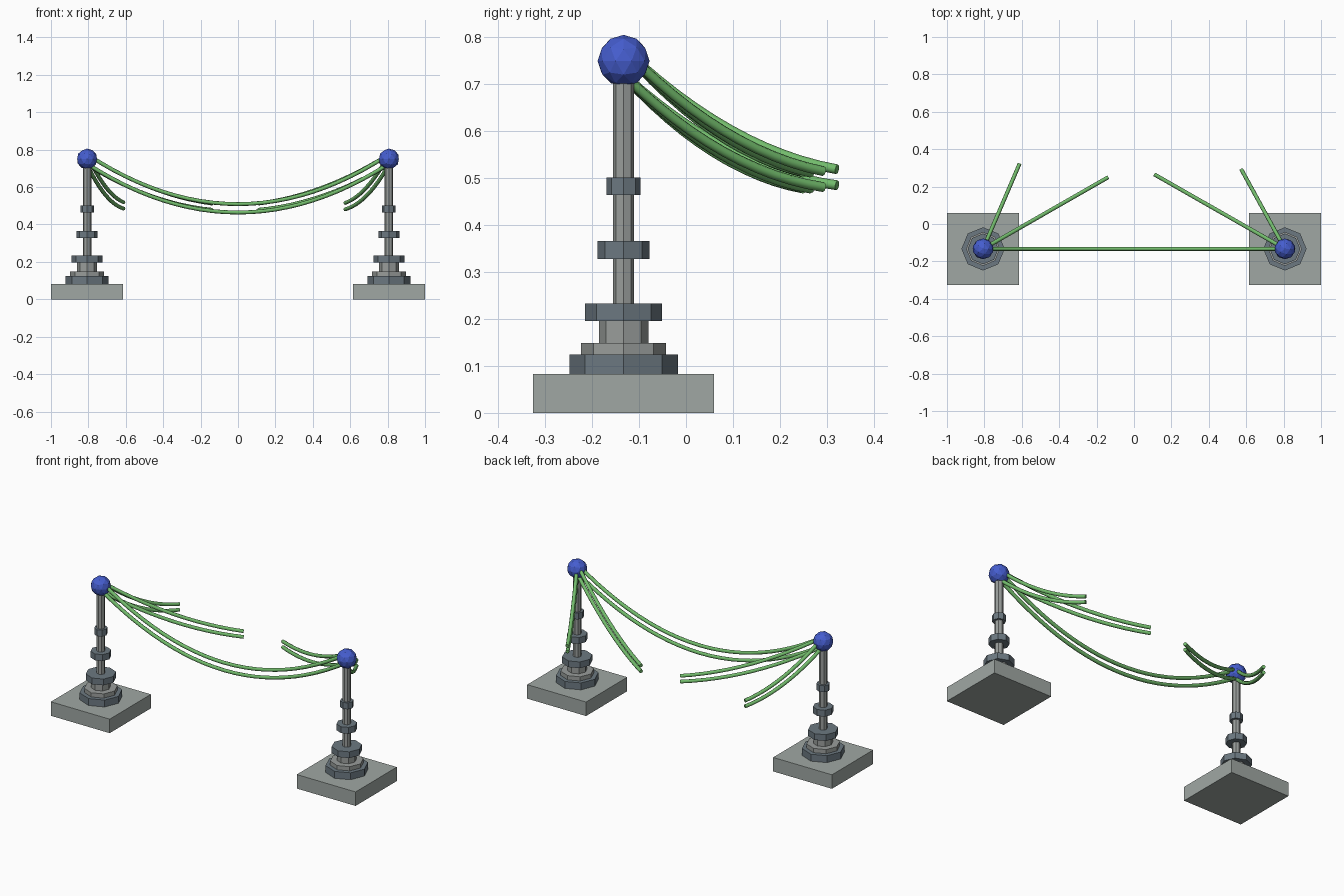
import bpy
from mathutils import Vector

if "Cube" in bpy.data.objects:
    bpy.data.objects.remove(bpy.data.objects["Cube"])

PX, PY = 0.807, -0.133


def material(name, color):
    m = bpy.data.materials.new(name)
    m.diffuse_color = (*color, 1)
    m.use_nodes = True
    m.node_tree.nodes["Principled BSDF"].inputs["Base Color"].default_value = m.diffuse_color
    return m


STONE = material("stone", (0.35, 0.39, 0.37))
LIGHT = material("light_metal", (0.32, 0.34, 0.33))
DARK = material("dark_metal", (0.15, 0.19, 0.22))
BLUE = material("blue_ball", (0.06, 0.11, 0.62))
GREEN = material("green_cable", (0.17, 0.5, 0.15))


def finish(name, mat):
    ob = bpy.context.object
    ob.name = name
    ob.data.materials.append(mat)
    return ob


def disc(name, x, radius, z0, z1, mat):
    bpy.ops.mesh.primitive_cylinder_add(vertices=8, radius=radius, depth=z1 - z0,
                                        location=(x, PY, (z0 + z1) / 2))
    finish(name, mat)


def cable(name, points):
    cu = bpy.data.curves.new(name, 'CURVE')
    cu.dimensions = '3D'
    cu.bevel_depth = 0.0105
    cu.bevel_resolution = 2
    cu.use_fill_caps = True
    sp = cu.splines.new('POLY')
    sp.points.add(len(points) - 1)
    for p, co in zip(sp.points, points):
        p.co = (*co, 1)
    sp.use_smooth = True
    cu.materials.append(GREEN)
    bpy.context.collection.objects.link(bpy.data.objects.new(name, cu))


# Stepped post: name, radius, bottom, top, material
RINGS = [
    ("foot_ring", 0.1157, 0.083, 0.124, DARK),
    ("foot_step", 0.0906, 0.124, 0.149, LIGHT),
    ("neck", 0.0528, 0.149, 0.196, LIGHT),
    ("lower_collar", 0.082, 0.196, 0.233, DARK),
    ("pole", 0.0225, 0.233, 0.74, LIGHT),
    ("middle_collar", 0.0555, 0.328, 0.366, DARK),
    ("upper_collar", 0.036, 0.464, 0.502, DARK),
]
for side, x in (("left", -PX), ("right", PX)):
    bpy.ops.mesh.primitive_cube_add(size=1, location=(x, PY, 0.0415))
    base = finish(side + "_base", STONE)
    base.scale = (0.386, 0.386, 0.083)
    for name, r, z0, z1, mat in RINGS:
        disc(f"{side}_{name}", x, r, z0, z1, mat)
    bpy.ops.mesh.primitive_ico_sphere_add(subdivisions=2, radius=0.0555,
                                          location=(x, PY, 0.75))
    finish(side + "_ball", BLUE)

# Two hanging cables between the posts
for name, low, end in (("upper", 0.509, 0.775), ("lower", 0.464, 0.725)):
    pts = []
    for i in range(25):
        s = i / 12 - 1
        pts.append(Vector((PX * s, PY, low + (end - low) * s * s)))
    cable(f"span_cable_{name}", pts)

# Loose cable pairs reaching backwards: post x, end x, end y, upper end z
LOOSE = [
    ("left_short", -PX, -0.612, 0.322, 0.519),
    ("left_long", -PX, -0.138, 0.25, 0.512),
    ("right_long", PX, 0.109, 0.265, 0.512),
    ("right_short", PX, 0.573, 0.293, 0.515),
]
for name, x0, x1, y1, z1 in LOOSE:
    for level, start, end in (("upper", 0.775, z1), ("lower", 0.72, z1 - 0.034)):
        bend = 0.175
        pts = []
        for i in range(13):
            t = i / 12
            z = start + (end - start) * t - bend * t * (1 - t)
            pts.append(Vector((x0 + (x1 - x0) * t, PY + (y1 - PY) * t, z)))
        cable(f"{name}_cable_{level}", pts)
